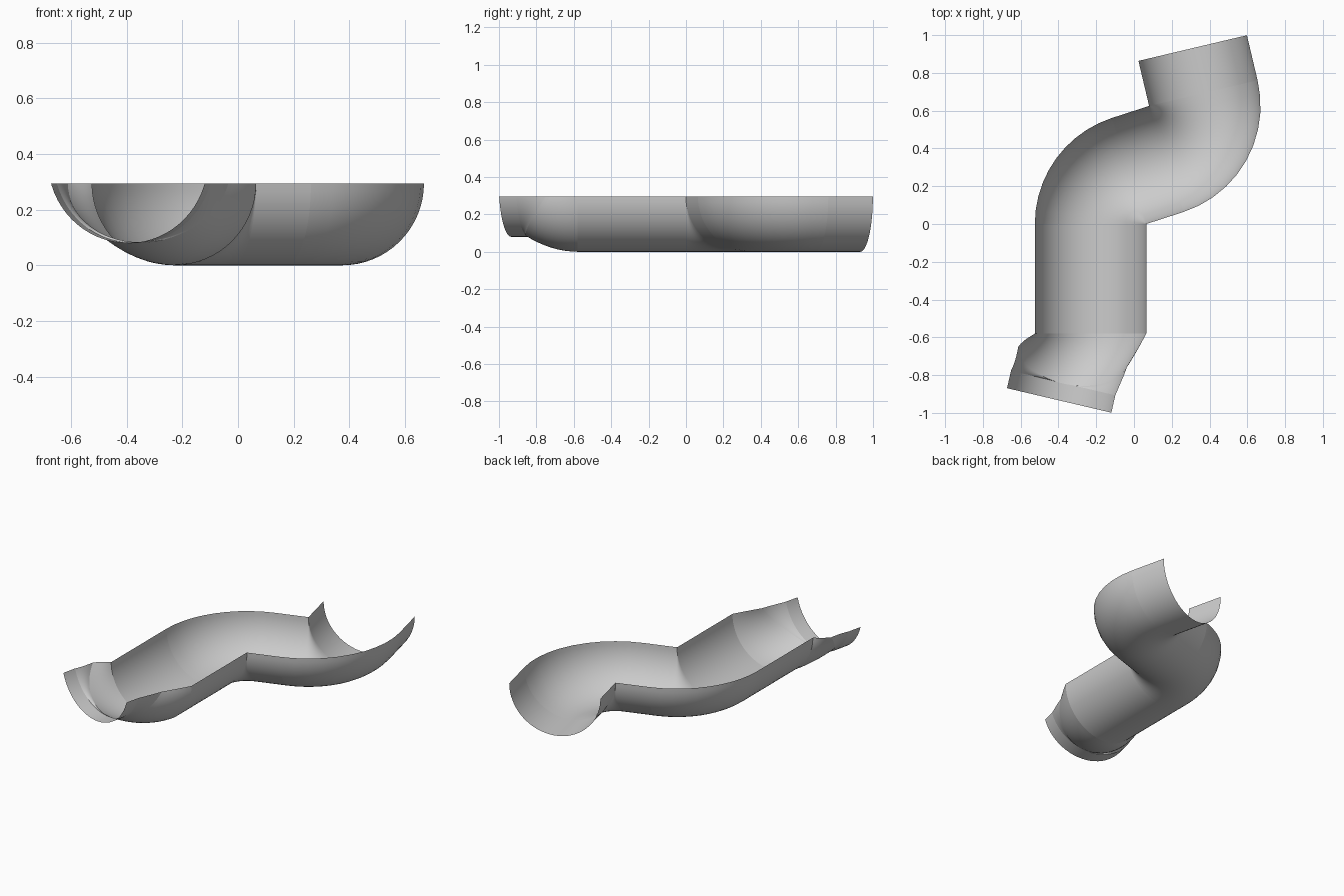
import bpy, bmesh, math
from mathutils import Vector

if "Cube" in bpy.data.objects:
    bpy.data.objects.remove(bpy.data.objects["Cube"])

R = 0.295          # pipe radius; the channel is open above z = R
SIDES = 64

grey = bpy.data.materials.new("plain_grey")
grey.diffuse_color = (0.6, 0.6, 0.6, 1)
grey.use_nodes = True
grey.node_tree.nodes["Principled BSDF"].inputs["Base Color"].default_value = grey.diffuse_color


def ring(bottom, yaw, pitch=0.0):
    """Circle standing on 'bottom', facing along yaw / pitch (degrees)."""
    y, p = math.radians(yaw), math.radians(pitch)
    t = Vector((math.cos(y) * math.cos(p), math.sin(y) * math.cos(p), math.sin(p)))
    side = Vector((math.sin(y), -math.cos(y), 0))
    up = side.cross(t)
    c = Vector(bottom) + up * R
    return [c + R * (math.cos(a) * side + math.sin(a) * up)
            for a in (2 * math.pi * i / SIDES for i in range(SIDES))]


def channel(name, rings):
    """Loft the rings into a tube and cut away everything above the rim."""
    bm = bmesh.new()
    vs = [[bm.verts.new(p) for p in r] for r in rings]
    for a, b in zip(vs, vs[1:]):
        for i in range(SIDES):
            j = (i + 1) % SIDES
            bm.faces.new((a[i], a[j], b[j], b[i]))
    bmesh.ops.bisect_plane(bm, geom=bm.verts[:] + bm.edges[:] + bm.faces[:], dist=1e-5,
                           plane_co=(0, 0, R), plane_no=(0, 0, 1), clear_outer=True)
    bmesh.ops.remove_doubles(bm, verts=bm.verts[:], dist=1e-5)
    me = bpy.data.meshes.new(name)
    bm.to_mesh(me)
    bm.free()
    me.materials.append(grey)
    for f in me.polygons:
        f.use_smooth = True
    ob = bpy.data.objects.new(name, me)
    bpy.context.collection.objects.link(ob)


def bend(pivot, a0, a1, turn, n=10):
    """Level bend about a point on the rim; a0..a1 are angles from the pivot."""
    out = []
    for i in range(n + 1):
        a = a0 + (a1 - a0) * i / n
        r = math.radians(a)
        out.append(ring((pivot[0] + R * math.cos(r), pivot[1] + R * math.sin(r), 0), a + turn))
    return out


# straight run
channel("straight_run", [ring((-0.23, -0.58, 0), 90), ring((-0.23, 0, 0), 90)])

# right-hand bend, short link and left-hand bend
A, B = (0.065, 0.0), (0.08, 0.625)
right_bend = bend(A, 180, 108, -90)
left_bend = bend(B, -72, 13.3, 90)
channel("right_bend", right_bend)
channel("link", [right_bend[-1], left_bend[0]])
channel("left_bend", left_bend)

# upper end piece
step = Vector((-math.sin(math.radians(13.3)), math.cos(math.radians(13.3)), 0)) * 0.245
channel("upper_end", [left_bend[-1], [p + step for p in left_bend[-1]]])

# rising bend at the front
P0, P1, P2 = Vector((-0.23, -0.58, 0)), Vector((-0.28, -0.72, 0.022)), Vector((-0.35, -0.85, 0.083))
rise = []
for i in range(9):
    t = i / 8
    p = P0 * (2 * t - 1) * (t - 1) + P1 * 4 * t * (1 - t) + P2 * t * (2 * t - 1)
    rise.append(ring(p, -90 - 10 * t, 36 * t))
channel("rising_bend", rise)

# levelling bend, pinched at the bottom
P3 = Vector((-0.375, -0.842, 0.08))
level = [ring(P2.lerp(P3, i / 6), -100 - 3.2 * i / 6, 36 * (1 - i / 6)) for i in range(7)]
channel("levelling_bend", level)

# front spout
channel("front_spout", [level[-1], ring((-0.396, -0.934, 0.08), -103.2)])
